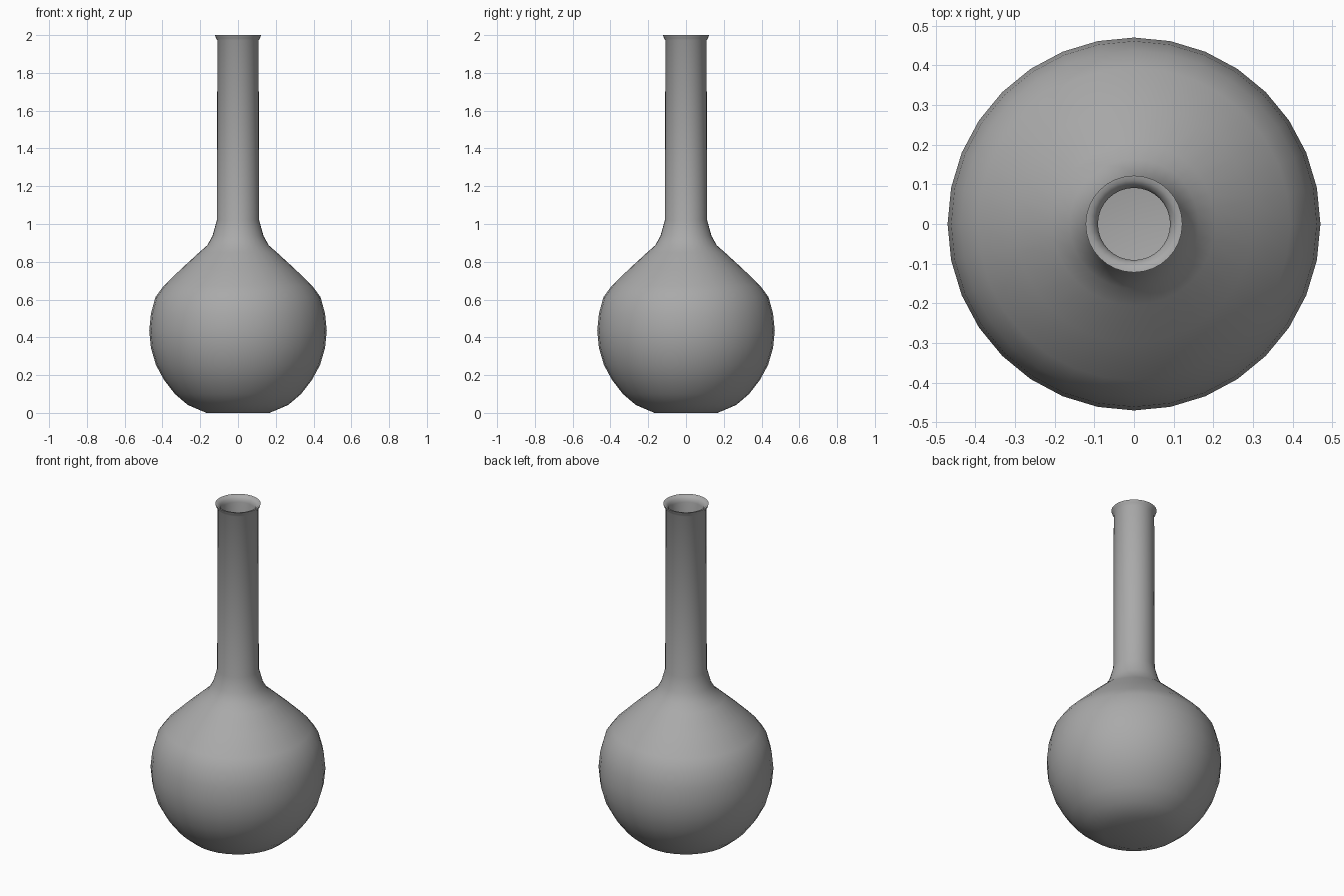
import bpy, bmesh, math

if "Cube" in bpy.data.objects:
    bpy.data.objects.remove(bpy.data.objects["Cube"])

SEGMENTS = 32

# Outer silhouette (radius, height), from the flat base up to the flared lip
outer = [(0, 0), (0.167, 0), (0.266, 0.042), (0.334, 0.10), (0.392, 0.175),
         (0.435, 0.255), (0.461, 0.345), (0.47, 0.435), (0.461, 0.525),
         (0.437, 0.613), (0.394, 0.672), (0.30, 0.763), (0.205, 0.85),
         (0.163, 0.887), (0.135, 0.937), (0.112, 1.02),
         (0.109, 1.972), (0.117, 1.985), (0.122, 2.0)]

# Inner wall from the lip down to the inside floor
inner = [(0.110, 1.998), (0.096, 1.985), (0.091, 1.965), (0.091, 1.015),
         (0.113, 0.93), (0.145, 0.874), (0.192, 0.834), (0.288, 0.747),
         (0.378, 0.657), (0.418, 0.604), (0.442, 0.52), (0.45, 0.435),
         (0.442, 0.35), (0.417, 0.264), (0.376, 0.188), (0.321, 0.115),
         (0.256, 0.06), (0.16, 0.02), (0, 0.02)]


def lathe(name, profile):
    """Spin a profile around z into a closed, smooth shaded object."""
    bm = bmesh.new()
    verts = [bm.verts.new((r, 0, z)) for r, z in profile]
    edges = [bm.edges.new(pair) for pair in zip(verts, verts[1:])]
    bmesh.ops.spin(bm, geom=verts + edges, cent=(0, 0, 0), axis=(0, 0, 1),
                   angle=math.tau, steps=SEGMENTS, use_duplicate=False)
    bmesh.ops.remove_doubles(bm, verts=bm.verts, dist=0.0005)
    bmesh.ops.recalc_face_normals(bm, faces=bm.faces)
    mesh = bpy.data.meshes.new(name)
    bm.to_mesh(mesh)
    bm.free()
    obj = bpy.data.objects.new(name, mesh)
    bpy.context.collection.objects.link(obj)
    bpy.context.view_layer.objects.active = obj
    obj.select_set(True)
    bpy.ops.object.shade_smooth_by_angle(angle=math.radians(40))
    return obj


# Hollow round flask with long neck, in dark grey
flask = lathe("flask", outer + inner)
grey = bpy.data.materials.new("dark_grey")
grey.diffuse_color = (0.4, 0.4, 0.4, 1)
grey.use_nodes = True
grey.node_tree.nodes["Principled BSDF"].inputs["Base Color"].default_value = grey.diffuse_color
flask.data.materials.append(grey)
